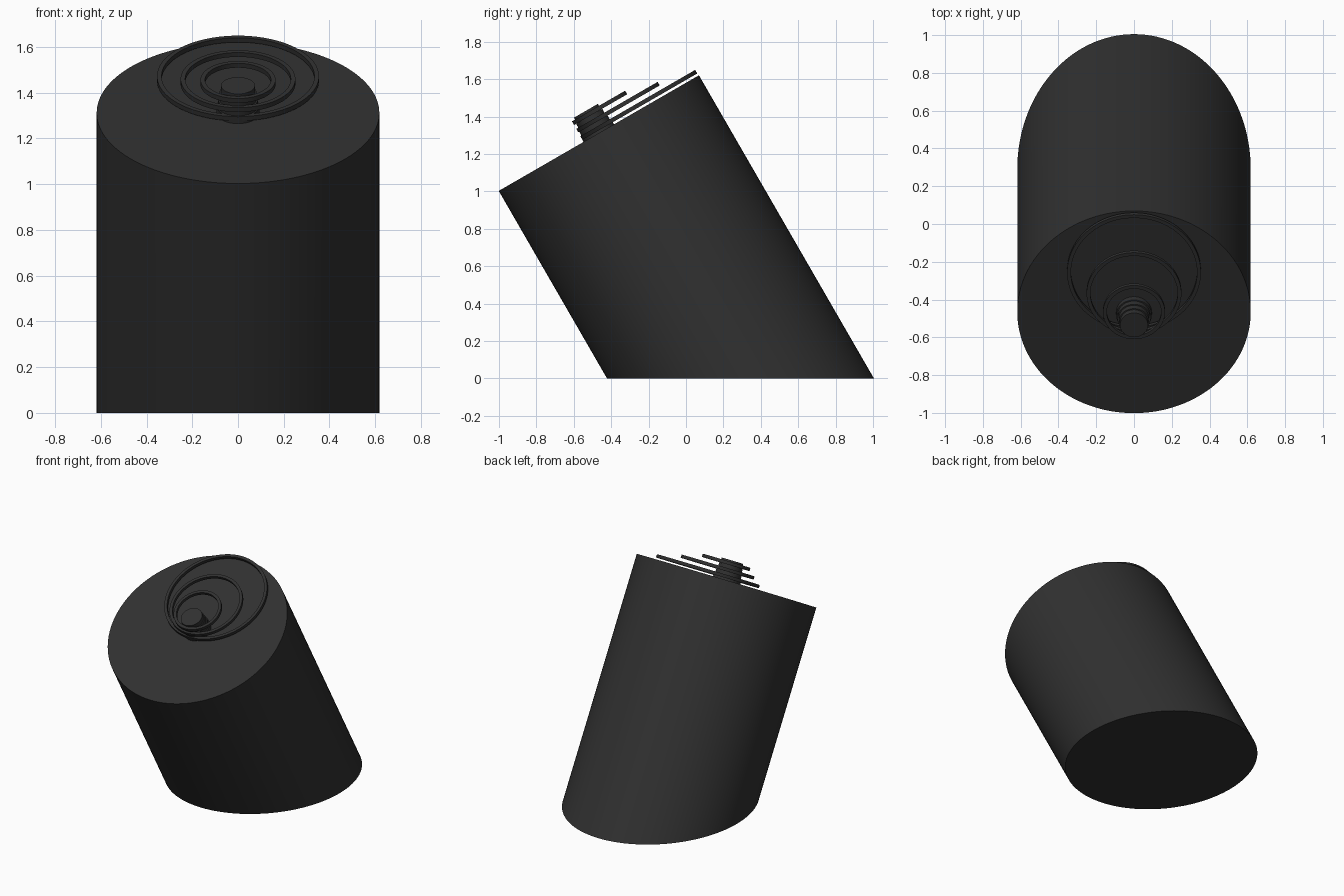
import bpy, bmesh, math
from mathutils import Matrix, Vector

cube = bpy.data.objects.get("Cube")
if cube:
    bpy.data.objects.remove(cube)

R = 0.618
TILT = math.radians(30)
# Frame of the slanted top: local x = width, y = up the slope, z = its normal
FRAME = Matrix.Translation((0, -0.466, 1.312)) @ Matrix.Rotation(TILT, 4, 'X')
AXIS = FRAME.to_3x3() @ Vector((0, 0, 1))

charcoal = bpy.data.materials.new("charcoal")
charcoal.use_nodes = True
COLOUR = (0.03, 0.03, 0.03, 1)
charcoal.diffuse_color = COLOUR
charcoal.node_tree.nodes["Principled BSDF"].inputs["Base Color"].default_value = COLOUR


def finish(name, bm):
    bmesh.ops.recalc_face_normals(bm, faces=bm.faces)
    mesh = bpy.data.meshes.new(name)
    bm.to_mesh(mesh)
    bm.free()
    mesh.materials.append(charcoal)
    obj = bpy.data.objects.new(name, mesh)
    bpy.context.collection.objects.link(obj)
    bpy.ops.object.select_all(action='DESELECT')
    obj.select_set(True)
    bpy.context.view_layer.objects.active = obj
    bpy.ops.object.shade_smooth_by_angle(angle=math.radians(35))
    return obj


def disc(name, radius, slope, low, high, segments=64):
    """Flat disc lying parallel to the slanted top."""
    bm = bmesh.new()
    bmesh.ops.create_cone(bm, cap_ends=True, segments=segments, radius1=radius,
                          radius2=radius, depth=high - low)
    bm.transform(FRAME @ Matrix.Translation((0, slope, (low + high) / 2)))
    return finish(name, bm)


def ring(name, radius, slope, low, high, band=0.02):
    """Square-section hoop: a rectangle profile spun about the normal."""
    bm = bmesh.new()
    corners = [(radius - band, low), (radius, low), (radius, high), (radius - band, high)]
    verts = [bm.verts.new((r, 0, z)) for r, z in corners]
    edges = [bm.edges.new((verts[i], verts[(i + 1) % 4])) for i in range(4)]
    bmesh.ops.spin(bm, geom=verts + edges, axis=(0, 0, 1), cent=(0, 0, 0),
                   angle=math.tau, steps=96, use_merge=True)
    bmesh.ops.remove_doubles(bm, verts=bm.verts, dist=1e-5)
    bm.transform(FRAME @ Matrix.Translation((0, slope, 0)))
    return finish(name, bm)


# Leaning body: lower rim slides along the axis to the ground
bm = bmesh.new()
bmesh.ops.create_cone(bm, cap_ends=True, segments=128, radius1=R, radius2=R, depth=1)
bm.transform(FRAME @ Matrix.Translation((0, 0, -0.5)))
top = FRAME.translation
for v in bm.verts:
    if (v.co - top).dot(AXIS) < -0.5:
        v.co -= AXIS * (v.co.z / AXIS.z)
finish("body", bm)

# Hoops touching along one line, smaller as they rise
TANGENT = -0.093
for name, radius, level in (("large_hoop", 0.354, 0.024),
                            ("middle_hoop", 0.251, 0.069),
                            ("small_hoop", 0.164, 0.115)):
    ring(name, radius, TANGENT + radius, level - 0.011, level + 0.011)

# Stepped centre stack
for i in range(4):
    low = i * 0.0345
    disc(f"stack_disc_{i + 1}", 0.094 - 0.0067 * i, 0, low, low + 0.0345)
